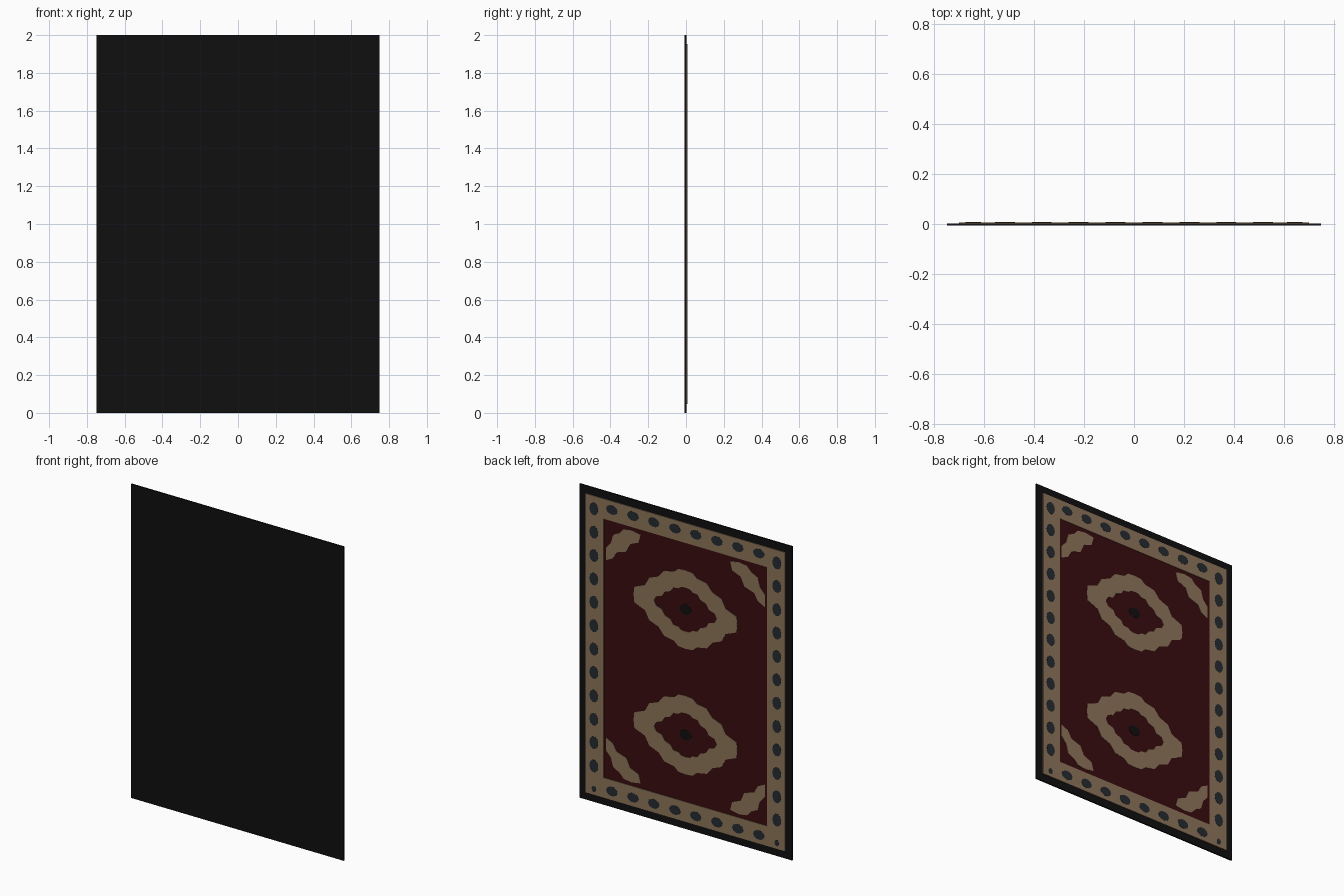
import bpy, bmesh, math

if "Cube" in bpy.data.objects:
    bpy.data.objects.remove(bpy.data.objects["Cube"])


def material(name, rgb):
    m = bpy.data.materials.new(name)
    m.diffuse_color = (*rgb, 1)
    m.use_nodes = True
    m.node_tree.nodes["Principled BSDF"].inputs["Base Color"].default_value = m.diffuse_color
    return m


BLACK = material("black wool", (0.005, 0.005, 0.005))
RED = material("dark red wool", (0.042, 0.004, 0.005))
TAN = material("tan wool", (0.27, 0.18, 0.10))
NAVY = material("navy wool", (0.018, 0.025, 0.034))


def plate(name, outlines, y0, y1, mat, holes=None):
    """Extrude x/z outlines from y0 to y1; a hole has as many points as its outline."""
    bm = bmesh.new()
    for i, outer in enumerate(outlines):
        loops = [outer] + ([holes[i]] if holes else [])
        lo = [[bm.verts.new((x, y0, z)) for x, z in l] for l in loops]
        hi = [[bm.verts.new((x, y1, z)) for x, z in l] for l in loops]
        n = len(outer)
        for a, b in zip(lo, hi):
            for k in range(n):
                j = (k + 1) % n
                bm.faces.new((a[k], a[j], b[j], b[k]))
        for s in (lo, hi):
            if holes:
                for k in range(n):
                    j = (k + 1) % n
                    bm.faces.new((s[0][k], s[0][j], s[1][j], s[1][k]))
            else:
                bm.faces.new(s[0])
    bmesh.ops.recalc_face_normals(bm, faces=bm.faces)
    me = bpy.data.meshes.new(name)
    bm.to_mesh(me)
    bm.free()
    me.materials.append(mat)
    ob = bpy.data.objects.new(name, me)
    bpy.context.collection.objects.link(ob)
    return ob


def rect(inset):
    x, a, b = 0.75 - inset, inset, 2 - inset
    return [(-x, a), (x, a), (x, b), (-x, b)]


def oval(cx, cz, rx, rz, n=10):
    return [(cx + rx * math.cos(t), cz + rz * math.sin(t))
            for t in (2 * math.pi * k / n for k in range(n))]


def four_way(q, cz):
    """Mirror a quarter outline (from the x axis to the z axis) into a closed one."""
    half = q + [(-x, z) for x, z in q[-2::-1]]
    full = half + [(x, -z) for x, z in half[-2:0:-1]]
    return [(x, z + cz) for x, z in full]


# Rug body, red field and tan border band
plate("rug_backing", [rect(0)], -0.007, 0.002, BLACK)
plate("red_field", [rect(0.16)], 0.001, 0.004, RED)
plate("tan_border", [rect(0.048)], 0.001, 0.007, TAN, [rect(0.175)])

# Two scalloped medallion rings with dark centres
outer = [(0.366, 0), (0.36, 0.05), (0.285, 0.08), (0.255, 0.135), (0.19, 0.16),
         (0.15, 0.207), (0.08, 0.22), (0.05, 0.246), (0, 0.25)]
inner = [(0.222, 0), (0.205, 0.03), (0.165, 0.042), (0.145, 0.075), (0.105, 0.09),
         (0.085, 0.118), (0.05, 0.122), (0.03, 0.137), (0, 0.14)]
centres = (0.6, 1.4)
plate("medallion_rings", [four_way(outer, c) for c in centres], 0.003, 0.006, TAN,
      [four_way(inner, c) for c in centres])
plate("medallion_centres", [oval(0, c, 0.042, 0.033) for c in centres], 0.003, 0.006, BLACK)

# Scalloped corner bands, given as distances from the rug's edges
band = [(0.19, 0.435), (0.19, 0.355), (0.225, 0.315), (0.24, 0.26), (0.285, 0.237),
        (0.315, 0.205), (0.37, 0.197), (0.435, 0.208), (0.42, 0.262), (0.36, 0.287),
        (0.335, 0.342), (0.265, 0.365), (0.24, 0.41)]
corners = [[(sx * (0.75 - x), 1 + sz * (1 - z)) for x, z in band]
           for sx in (-1, 1) for sz in (-1, 1)]
plate("corner_bands", corners, 0.003, 0.006, TAN)

# Navy dots around the border: two columns, two rows, small ones in the bottom corners
dots = []
for s in (-1, 1):
    dots += [oval(s * 0.645, 1.87 - 0.149 * k, 0.031, 0.041) for k in range(12)]
    dots.append(oval(s * 0.645, 0.085, 0.015, 0.02))
    dots += [oval(-0.518 + 0.148 * k, 1 + s * 0.897, 0.04, 0.03) for k in range(8)]
plate("border_dots", dots, 0.006, 0.008, NAVY)
